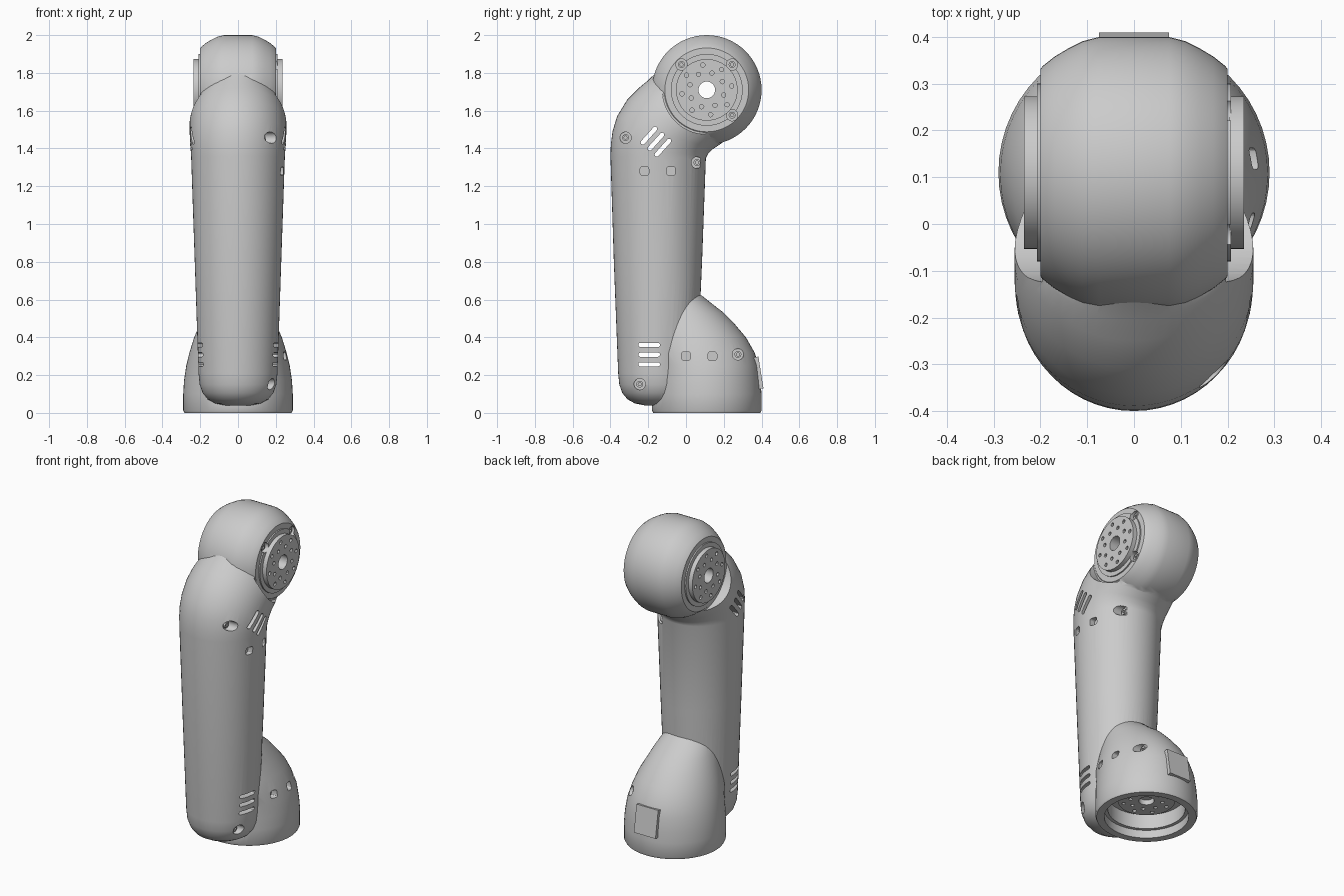
import bpy, bmesh
from math import sin, cos, pi, radians
from mathutils import Matrix

if "Cube" in bpy.data.objects:
    bpy.data.objects.remove(bpy.data.objects["Cube"])

HY, HZ = 0.11, 1.71          # upper joint centre, also the y of the foot centre


def make(name, bm):
    bmesh.ops.recalc_face_normals(bm, faces=bm.faces)
    me = bpy.data.meshes.new(name)
    bm.to_mesh(me)
    bm.free()
    ob = bpy.data.objects.new(name, me)
    bpy.context.collection.objects.link(ob)
    return ob


def skin(name, rings):
    """Closed surface through rings of equal point count."""
    bm = bmesh.new()
    vs = [[bm.verts.new(p) for p in r] for r in rings]
    n = len(vs[0])
    for a, b in zip(vs, vs[1:]):
        for i in range(n):
            j = (i + 1) % n
            bm.faces.new((a[i], a[j], b[j], b[i]))
    bm.faces.new(vs[0])
    bm.faces.new(vs[-1])
    return make(name, bm)


def loft(name, sections, n=56):
    """Sections: outer (y, z), inner (y, z), half width in x."""
    rings = []
    for yo, zo, yi, zi, hw in sections:
        cy, cz = (yo + yi) / 2, (zo + zi) / 2
        rings.append([(hw * sin(t), cy + cos(t) * (yo - cy), cz + cos(t) * (zo - cz))
                      for t in (2 * pi * i / n for i in range(n))])
    return skin(name, rings)


def prism(name, pts, a, b, axis='x'):
    put = (lambda u, v, w: (w, u, v)) if axis == 'x' else (lambda u, v, w: (u, v, w))
    return skin(name, [[put(u, v, w) for u, v in pts] for w in (a, b)])


def circle(y, z, r, n=24):
    return [(y + r * cos(2 * pi * i / n), z + r * sin(2 * pi * i / n)) for i in range(n)]


def slot(y, z, length, width, ang=0):
    """Stadium outline turned by ang degrees."""
    r, h, c, s = width / 2, (length - width) / 2, cos(radians(ang)), sin(radians(ang))
    out = []
    for side, start in ((1, -90), (-1, 90)):
        for k in range(7):
            t = radians(start + 30 * k)
            u, v = side * h + r * cos(t), r * sin(t)
            out.append((y + u * c - v * s, z + u * s + v * c))
    return out


def rounded_square(y, z, half, r=0.012):
    out = []
    for q, (sx, sz) in enumerate(((1, 1), (-1, 1), (-1, -1), (1, -1))):
        for k in range(4):
            t = radians(90 * q + 30 * k)
            out.append((y + sx * (half - r) + r * cos(t), z + sz * (half - r) + r * sin(t)))
    return out


def combine(ob, tool, op='DIFFERENCE'):
    m = ob.modifiers.new('b', 'BOOLEAN')
    m.operation, m.solver, m.object = op, 'EXACT', tool
    bpy.context.view_layer.objects.active = ob
    bpy.ops.object.modifier_apply(modifier=m.name)
    bpy.data.objects.remove(tool)


# Arm tube: rounded bottom, slight taper, elbow leaning into the upper joint
secs = [(-.15 - r, z, -.15 + r, z, r) for z, r in
        ((.04, .07), (.05, .12), (.072, .16), (.105, .187), (.15, .203), (.21, .209))]
secs += [(-.382, .8, .085, .8, .229), (-.40, 1.36, .105, 1.345, .248),
         (-.398, 1.42, .109, 1.357, .251), (-.389, 1.49, .117, 1.372, .254),
         (-.365, 1.57, .14, 1.395, .256), (-.31, 1.66, .178, 1.42, .256),
         (-.25, 1.72, .205, 1.44, .25), (-.205, 1.757, .225, 1.46, .24),
         (-.16, 1.80, .25, 1.5, .19)]
body = loft('arm_housing', secs)

# Clearance around the joint discs
for s in (1, -1):
    combine(body, prism('clear', circle(HY, HZ, .235, 64), s * .197, s * .4))

# Foot: round base leaning into the arm
foot = loft('foot', [(c + s, z, c - s, z, w) for z, c, s, w in
                     ((0, .11, .284, .284), (.012, .11, .29, .29), (.1, .11, .29, .29),
                      (.17, .106, .288, .286), (.25, .1, .285, .274), (.32, .08, .283, .257),
                      (.40, .06, .257, .232), (.47, .028, .23, .202), (.53, 0, .2, .178),
                      (.58, -.025, .16, .155), (.62, -.045, .13, .132), (.66, -.07, .08, .08))])
combine(body, foot, 'UNION')

# Upper joint barrel, turned about the x axis
prof = [(-.2, .222), (-.195, .228), (-.17, .248), (-.14, .266), (-.11, .281), (-.075, .29)]
prof += [(-x, r) for x, r in reversed(prof)]
combine(body, skin('barrel', [[(x, y, z) for y, z in circle(HY, HZ, r, 64)] for x, r in prof]), 'UNION')

# Hollow interior of the arm
combine(body, loft('cavity', [(-.31, .2, .01, .2, .16), (-.355, 1.35, .06, 1.35, .206),
                              (-.32, 1.46, .06, 1.40, .2)], 40))

# Stepped recess under the foot
for r, top in ((.24, .05), (.22, .14)):
    combine(body, prism('recess', [(x, y + HY) for x, y in circle(0, 0, r, 56)], -.1, top, 'z'))

# Vents through both sides: three low horizontal, three diagonal at the elbow
vents = [(-.195, z, .115, .022, 0) for z in (.257, .308, .36)]
vents += [(-.196 + .037 * i, 1.468 - .032 * i, .12, .023, 48) for i in range(3)]
for v in vents:
    combine(body, prism('vent', slot(*v), -.5, .5))

# Square pockets on the right side
for y, z, x in ((-.22, 1.28, .206), (-.08, 1.28, .206), (0, .3, .215), (.14, .3, .222)):
    combine(body, prism('pocket', rounded_square(y, z, .023), x, .5))

# Counterbored screws on the right side
screws = [(-.32, 1.457, .135), (.058, 1.325, .115), (-.245, .152, .14), (.275, .31, .155),
          (-.024, 1.844, .18), (.244, 1.844, .18), (.244, 1.576, .18)]
for y, z, x in screws:
    combine(body, prism('bore', circle(y, z, .03), x, .5))
    screw = prism('screw', circle(y, z, .018), x - .008, x + .012)
    combine(screw, prism('socket', circle(y, z, .009, 6), x + .004, x + .1))

# Axle hole through the joint
combine(body, prism('axle', circle(HY, HZ, .044, 32), -.5, .5))

# Joint rings and drilled flange discs on both sides
for side, s in (('right', 1), ('left', -1)):
    ring = prism(side + '_joint_ring', circle(HY, HZ, .19, 64), s * .195, s * .208)
    combine(ring, prism('axle', circle(HY, HZ, .044, 32), -.5, .5))
    if s > 0:
        for y, z, x in screws[4:]:
            combine(ring, prism('bore', circle(y, z, .03), x, .5))

disc = prism('right_flange_disc', circle(0, 0, .163, 64), 0, .031)
combine(disc, prism('axle', circle(0, 0, .044, 32), -.1, .1))
for r, off in ((.133, 9), (.093, 28)):
    for k in range(8):
        t = radians(off + 45 * k)
        combine(disc, prism('hole', circle(r * cos(t), r * sin(t), .0115, 12), .012, .1))
disc.location = (.204, HY, HZ)
for name, loc, rot in (('left_flange_disc', (-.204, HY, HZ), Matrix.Rotation(pi, 4, 'Z')),
                       ('base_flange_disc', (0, HY, .136), Matrix.Rotation(pi / 2, 4, 'Y'))):
    d = bpy.data.objects.new(name, disc.data)
    d.matrix_world = Matrix.Translation(loc) @ rot
    bpy.context.collection.objects.link(d)

# Flat cover plate on the back of the foot
bm = bmesh.new()
bmesh.ops.create_cube(bm, size=1)
bmesh.ops.scale(bm, vec=(.15, .05, .17), verts=bm.verts)
plate = make('cover_plate', bm)
plate.location = (0, .372, .21)
plate.rotation_euler = (radians(9), 0, 0)

# Smooth shading with sharp edges kept
bpy.ops.object.select_all(action='DESELECT')
for o in bpy.context.scene.objects:
    o.select_set(True)
bpy.context.view_layer.objects.active = body
bpy.ops.object.shade_smooth_by_angle(angle=radians(30))
